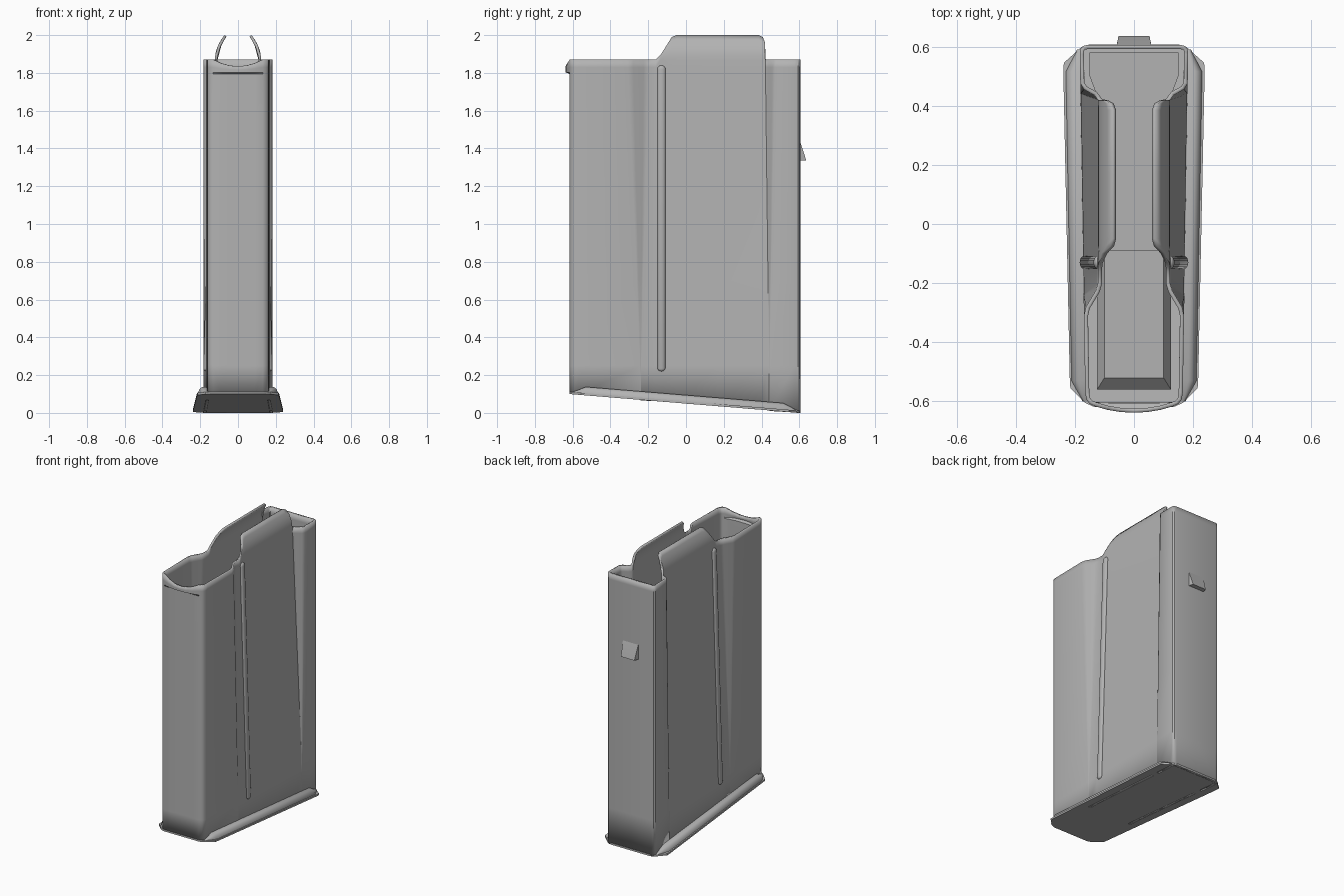
import bpy, bmesh, math
from mathutils import Vector

if "Cube" in bpy.data.objects:
    bpy.data.objects.remove(bpy.data.objects["Cube"], do_unlink=True)

steel = bpy.data.materials.new("grey_steel")
steel.use_nodes = True
GREY = (0.45, 0.45, 0.45, 1)
steel.diffuse_color = GREY
steel.node_tree.nodes["Principled BSDF"].inputs["Base Color"].default_value = GREY


def finish(name, bm, angle=35, mirror=False, wall=0):
    bmesh.ops.remove_doubles(bm, verts=bm.verts, dist=0.0005)
    bmesh.ops.recalc_face_normals(bm, faces=bm.faces)
    mesh = bpy.data.meshes.new(name)
    bm.to_mesh(mesh)
    bm.free()
    mesh.materials.append(steel)
    obj = bpy.data.objects.new(name, mesh)
    bpy.context.collection.objects.link(obj)
    if mirror:
        mod = obj.modifiers.new("mirror", 'MIRROR')
        mod.use_clip = True
    if wall:
        mod = obj.modifiers.new("wall", 'SOLIDIFY')
        mod.thickness = wall
        mod.offset = -1
    bpy.ops.object.select_all(action='DESELECT')
    obj.select_set(True)
    bpy.context.view_layer.objects.active = obj
    bpy.ops.object.shade_smooth_by_angle(angle=math.radians(angle))
    return obj


def loft(bm, rings, closed=True, caps=True):
    rows = [[bm.verts.new(p) for p in r] for r in rings]
    n = len(rows[0])
    for a, b in zip(rows, rows[1:]):
        for i in range(n if closed else n - 1):
            j = (i + 1) % n
            bm.faces.new((a[i], a[j], b[j], b[i]))
    if caps:
        bm.faces.new(rows[0])
        bm.faces.new(rows[-1])


def base_z(y):
    return 0.1 - 0.1 * (y + 0.62) / 1.22


def side_x(y):
    return 0.165 + 0.018 * (y + 0.58) / 1.15


def lean(z):
    return max(0, min(1, (z - 0.2) / 1.67))


# Side wall stations: y at the top, how far the panel leans in, rim height
RIM = 1.87
stations = [(-0.31, 0, RIM), (-0.28, 0.15, RIM), (-0.225, 0.85, RIM), (-0.2, 1, RIM),
            (-0.16, 1, RIM), (-0.135, 1, 1.895), (-0.1, 1, 1.95), (-0.075, 1, 1.99),
            (-0.05, 1, 2), (0.17, 1, 2), (0.385, 1, 2), (0.408, 1, 1.988),
            (0.418, 1, 1.96), (0.42, 1, RIM), (0.435, 0.8, RIM), (0.455, 0.2, RIM),
            (0.475, 0, RIM)]
front = [(0, -0.617), (0.045, -0.617), (0.09, -0.617), (0.132, -0.616),
         (0.15, -0.608), (0.161, -0.594), (0.165, -0.57)]
rear = [(0.183, 0.575), (0.181, 0.592), (0.172, 0.602), (0.158, 0.605), (0, 0.605)]
levels = [0.25, 0.7, 1.2, 1.6, 1.795, 1.803, 1.83, RIM]
LIP_ROWS = 5


def corner_column(x, y):
    pts = [Vector((x, y, base_z(y)))]
    for z in levels:
        p = Vector((x, y, z))
        # Scooped front edge
        if y < -0.6 and z > 1.8:
            bulge = max(0, 1 - (x / 0.132) ** 2)
            p.y -= 0.021 * bulge
            p.z -= 0.035 * bulge * (z - 1.803) / 0.067
        pts.append(p)
    return pts + [pts[-1].copy() for _ in range(LIP_ROWS)]


def side_column(y, amount, top):
    pivot = -0.24 if y < -0.19 else 0.44 if y > 0.4 else y
    heights = [base_z(y)] + levels + [RIM + (top - RIM) * (i + 1) / LIP_ROWS for i in range(LIP_ROWS)]
    pts = []
    for z in heights:
        d = lean(z)
        yy = pivot + (y - pivot) * max(d, 0.05)
        curl = 0.05 * max(0, (z - RIM) / 0.13) ** 2
        x = side_x(yy) - amount * (side_x(yy) - 0.122) * d - curl
        pts.append(Vector((x, yy, z)))
    return pts


# Thin walled case with feed lips
bm = bmesh.new()
columns = [corner_column(*p) for p in front]
columns += [side_column(*s) for s in stations]
columns += [corner_column(*p) for p in rear]
rows = [[bm.verts.new(p) for p in c] for c in columns]
for a, b in zip(rows, rows[1:]):
    for i in range(len(a) - 1):
        bm.faces.new((a[i], b[i], b[i + 1], a[i + 1]))
case = finish("case", bm, 32, mirror=True, wall=0.014)
# Walls thicken inwards only
if sum((f.normal.x for f in case.data.polygons)) < 0:
    case.data.flip_normals()

# Raised rib on each side
bm = bmesh.new()
bmesh.ops.create_uvsphere(bm, u_segments=16, v_segments=10, radius=0.022)
for v in bm.verts:
    v.co.z += 1.818 if v.co.z > -0.0001 else 0.242
    v.co.x *= 0.6
    d = lean(v.co.z)
    v.co.x += side_x(-0.13) * (1 - d) + 0.122 * d
    v.co.y -= 0.13
finish("side_rib", bm, 40, mirror=True)

# Sloping floor plate with clipped corners
outline = [(0.135, -0.618), (0.165, -0.605), (0.215, -0.555), (0.217, -0.53),
           (0.239, 0.52), (0.237, 0.545), (0.175, 0.6), (0.15, 0.607)]
outline += [(-x, y) for x, y in reversed(outline)]
bm = bmesh.new()
loft(bm, [[(x, y, base_z(y) + h) for x, y in outline] for h in (0, 0.012)])
finish("floor_plate", bm, 30)

# Rolled rail along each lower edge, sloping down at both ends
bm = bmesh.new()
rings = []
for y, h, w in ((-0.6, 0.012, 0.015), (-0.53, 0.045, 0.052), (0.515, 0.045, 0.055), (0.59, 0.012, 0.015)):
    inner = side_x(y) - 0.006
    ring = [(inner, y, base_z(y) + 0.002), (inner, y, base_z(y) + h)]
    for i in range(6):
        a = math.radians(90 - 90 * i / 5)
        ring.append((inner + w * (0.45 + 0.55 * math.cos(a)), y,
                     base_z(y) + 0.005 + (h - 0.005) * math.sin(a)))
    rings.append(ring)
loft(bm, rings)
finish("floor_rail", bm, 40, mirror=True)

# Wedge shaped catch on the back
bm = bmesh.new()
loft(bm, [[(s * 0.06, 0.6, 1.335), (s * 0.052, 0.636, 1.335),
           (s * 0.052, 0.634, 1.345), (s * 0.06, 0.6, 1.45)] for s in (-1, 1)])
finish("rear_catch", bm, 20)

# Follower inside the case: low front plate and raised rear platform
bm = bmesh.new()
loft(bm, [[(-w, -f, z), (w, -f, z), (w, -0.08, z), (-w, -0.08, z)]
          for w, f, z in ((0.125, 0.56, 1.48), (0.125, 0.56, 1.51), (0.1, 0.52, 1.55))])
finish("follower_front", bm, 20)
bm = bmesh.new()
loft(bm, [[(-0.11, -0.09, z), (0.11, -0.09, z), (0.12, 0.42, z), (0.15, 0.5, z),
           (0.15, 0.58, z), (-0.15, 0.58, z), (-0.15, 0.5, z), (-0.12, 0.42, z)]
          for z in (1.48, 1.56)])
finish("follower_rear", bm, 20)
